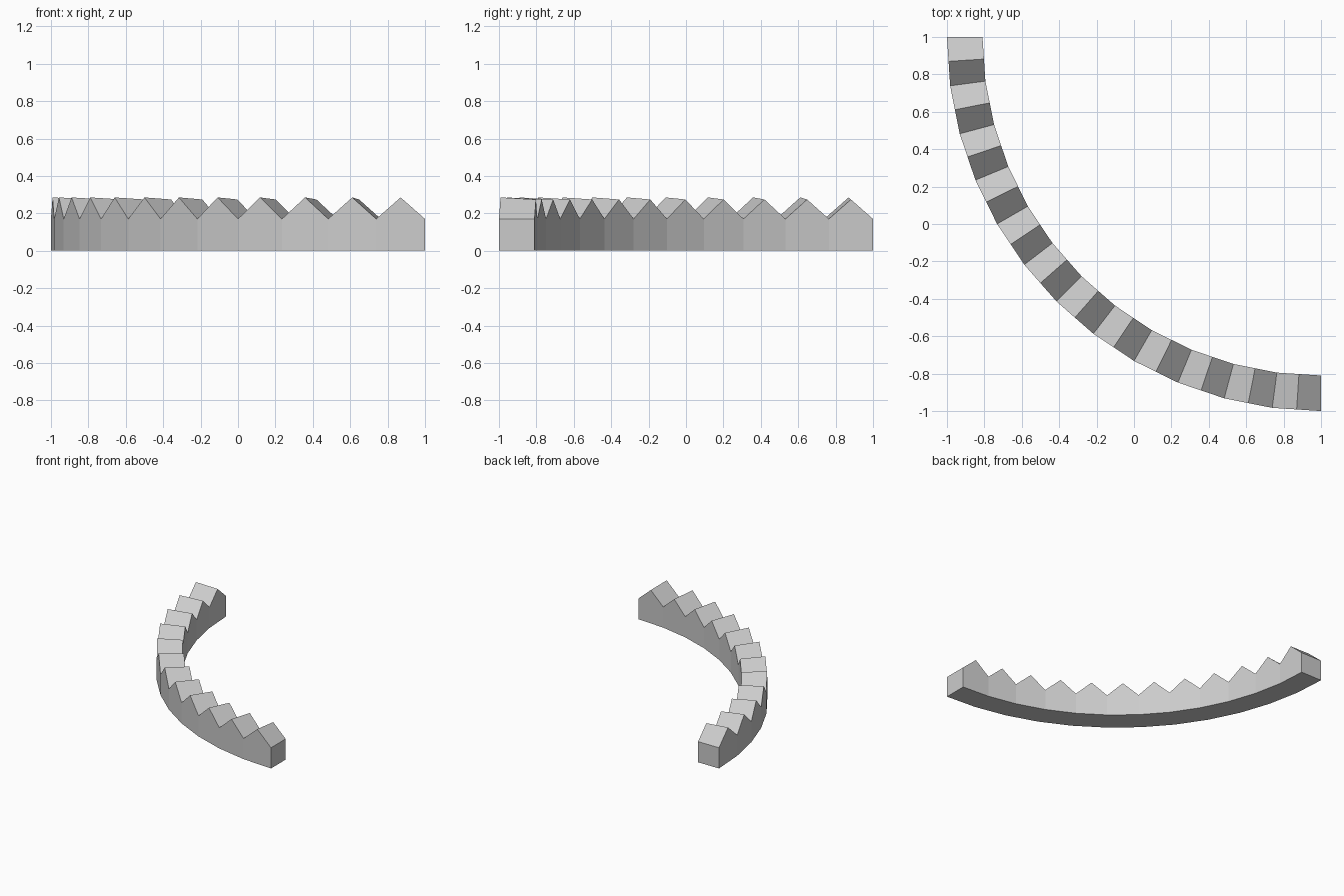
import bpy, bmesh
from math import cos, sin, radians

cube = bpy.data.objects.get("Cube")
if cube:
    bpy.data.objects.remove(cube, do_unlink=True)

SEGMENTS = 12
OUTER, INNER = 2.0, 1.81
VALLEY, TOOTH = 0.17, 0.115


def wall_point(radius, step, z):
    """Point on the quarter ring, whose centre is the far back left corner."""
    a = radians(90 * step / SEGMENTS)
    return (1 - radius * cos(a), 1 - radius * sin(a), z)


# Plain grey material
grey = bpy.data.materials.new("light_grey")
grey.use_nodes = True
colour = (0.6, 0.6, 0.6, 1)
grey.diffuse_color = colour
grey.node_tree.nodes["Principled BSDF"].inputs["Base Color"].default_value = colour

bm = bmesh.new()

# Radial cross lines: each is an outer and inner vertex pair
radii = (OUTER, INNER)
base = [[bm.verts.new(wall_point(r, i, 0)) for r in radii] for i in range(SEGMENTS + 1)]
valley = [[bm.verts.new(wall_point(r, i, VALLEY)) for r in radii] for i in range(SEGMENTS + 1)]

# Ridges sit halfway along each straight segment, lower on the inner side
ridge = []
for i in range(SEGMENTS):
    pair = []
    for k, r in enumerate(radii):
        mid = (valley[i][k].co + valley[i + 1][k].co) / 2
        mid.z = VALLEY + TOOTH * r / OUTER
        pair.append(bm.verts.new(mid))
    ridge.append(pair)

# Wedge-topped segments: floor, two walls, two tooth slopes
for i in range(SEGMENTS):
    b0, b1, v0, v1, top = base[i], base[i + 1], valley[i], valley[i + 1], ridge[i]
    bm.faces.new((b0[0], b0[1], b1[1], b1[0]))
    for k in range(2):
        bm.faces.new((b0[k], b1[k], v1[k], top[k], v0[k]))
    bm.faces.new((v0[0], top[0], top[1], v0[1]))
    bm.faces.new((top[0], v1[0], v1[1], top[1]))

# End caps
for i in (0, SEGMENTS):
    bm.faces.new((base[i][0], base[i][1], valley[i][1], valley[i][0]))

bmesh.ops.recalc_face_normals(bm, faces=bm.faces)
mesh = bpy.data.meshes.new("curved_toothed_wall")
bm.to_mesh(mesh)
bm.free()
mesh.materials.append(grey)
wall = bpy.data.objects.new("curved_toothed_wall", mesh)
bpy.context.collection.objects.link(wall)
